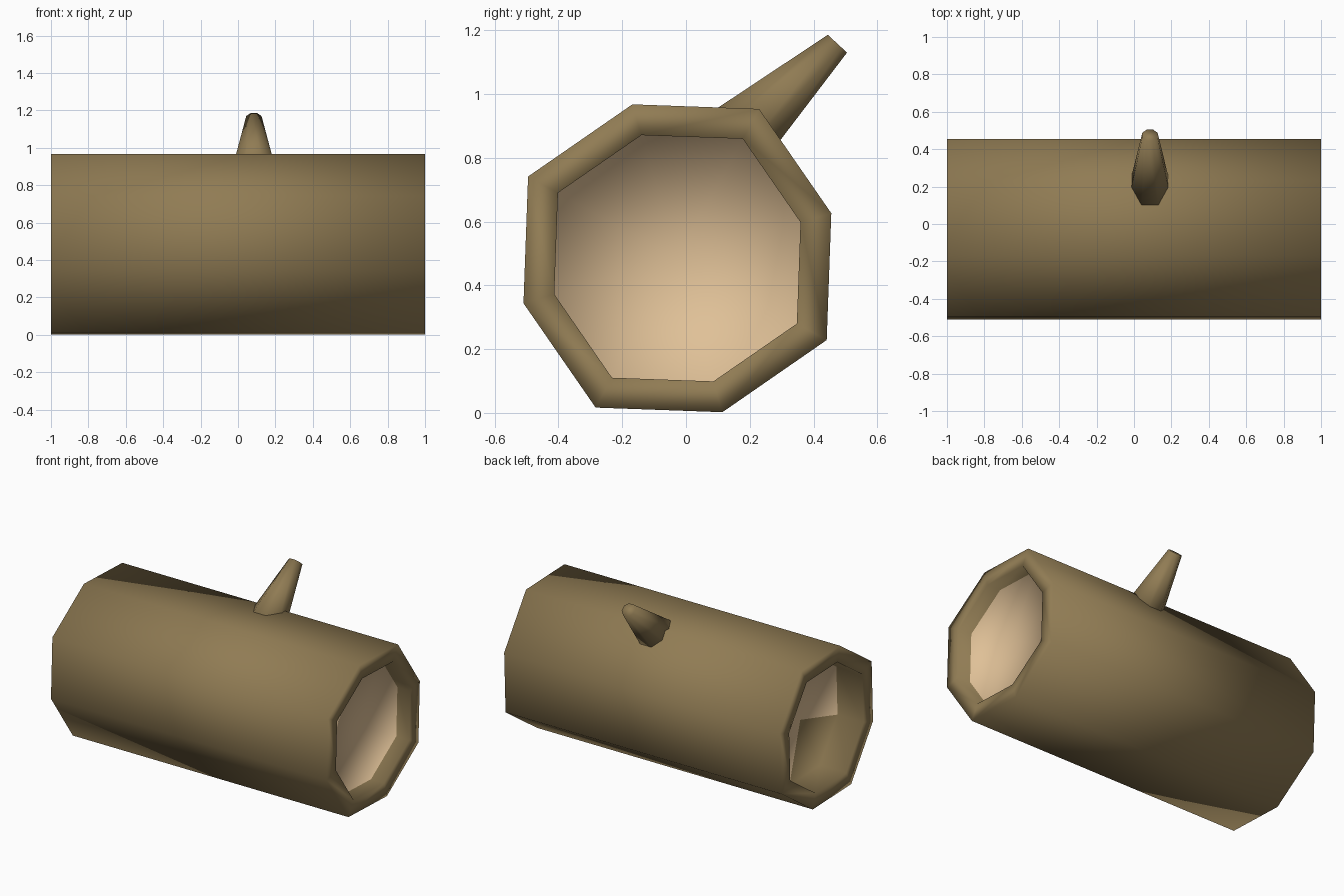
import bpy, bmesh, math
from mathutils import Vector

if "Cube" in bpy.data.objects:
    bpy.data.objects.remove(bpy.data.objects["Cube"])

SIDES = 8


def material(name, rgb):
    m = bpy.data.materials.new(name)
    m.diffuse_color = (*rgb, 1.0)
    m.use_nodes = True
    m.node_tree.nodes["Principled BSDF"].inputs["Base Color"].default_value = m.diffuse_color
    return m


bark = material("bark brown", (0.28, 0.20, 0.088))
wood = material("pale wood", (0.74, 0.53, 0.31))


def finish(bm, name, mats):
    bmesh.ops.recalc_face_normals(bm, faces=bm.faces)
    for f in bm.faces:
        f.smooth = True
    mesh = bpy.data.meshes.new(name)
    bm.to_mesh(mesh)
    bm.free()
    for m in mats:
        mesh.materials.append(m)
    ob = bpy.data.objects.new(name, mesh)
    bpy.context.collection.objects.link(ob)
    return ob


def bridge(bm, a, b):
    for k in range(SIDES):
        n = (k + 1) % SIDES
        bm.faces.new((a[k], a[n], b[n], b[k]))


# Log: slightly uneven octagon, rim and recess at each end
CY, CZ = -0.027, 0.485


def log_ring(bm, x, scale):
    ring = []
    for k in range(SIDES):
        a = math.radians(16.3 + 45 * k)
        r = scale * (0.534 if k % 2 else 0.503)
        ring.append(bm.verts.new((x, CY + r * math.cos(a), CZ + r * math.sin(a))))
    return ring


bm = bmesh.new()
profile = [(-0.81, 0.8), (-1, 0.8), (-1, 1), (1, 1), (1, 0.8), (0.905, 0.8)]
rings = [log_ring(bm, x, s) for x, s in profile]
for a, b in zip(rings, rings[1:]):
    bridge(bm, a, b)

# Cut wood at the bottom of each recess; two left wedges are bark
for ring, bark_wedges in ((rings[0], (4, 5)), (rings[-1], ())):
    hub = bm.verts.new((ring[0].co.x, CY, CZ))
    for k in range(SIDES):
        f = bm.faces.new((ring[k], ring[(k + 1) % SIDES], hub))
        f.material_index = 0 if k in bark_wedges else 1
finish(bm, "log", (bark, wood))

# Branch stub: tapered octagon leaning back
bm = bmesh.new()
side = Vector((1, 0, 0))
across = Vector((0, -0.73, 0.68)).normalized()


def branch_ring(center, apothem):
    r = apothem / math.cos(math.pi / SIDES)
    ring = []
    for k in range(SIDES):
        a = 2 * math.pi * (k + 0.5) / SIDES
        ring.append(bm.verts.new(Vector(center) + side * r * math.cos(a)
                                 + across * r * math.sin(a)))
    return ring


base = branch_ring((0.085, 0.146, 0.851), 0.117)
tip = branch_ring((0.085, 0.475, 1.158), 0.041)
bridge(bm, base, tip)
bm.faces.new(tip)
bm.faces.new(base)
finish(bm, "branch_stub", (bark,))
